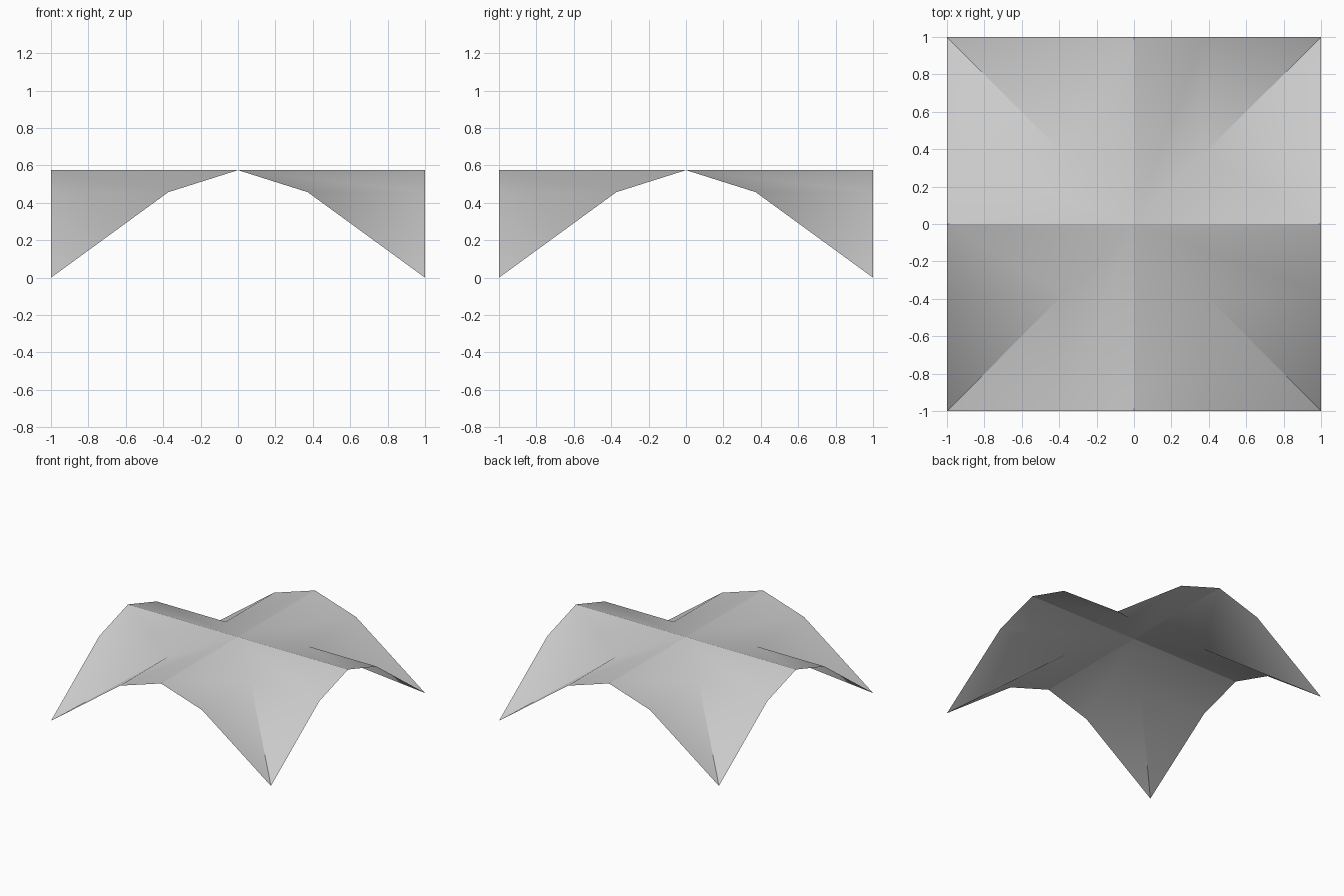
import bpy
import bmesh
from math import radians

cube = bpy.data.objects.get("Cube")
if cube:
    bpy.data.objects.remove(cube, do_unlink=True)

HEIGHT, FOLD, FOLD_Z = 0.575, 0.373, 0.457

# One flat grey for the whole canopy
grey = bpy.data.materials.new("light_grey")
grey.use_nodes = True
colour = (0.6, 0.6, 0.6, 1)
grey.diffuse_color = colour
grey.node_tree.nodes["Principled BSDF"].inputs["Base Color"].default_value = colour

# Groin vault sheet: two crossing folded barrels meeting in diagonal valleys
bm = bmesh.new()
for turn in range(4):
    def vert(x, y, z):
        for _ in range(turn):
            x, y = -y, x
        return bm.verts.new((x, y, z))

    for side in (1, -1):
        centre = vert(0, 0, HEIGHT)
        crown = vert(0, 1, HEIGHT)
        valley = vert(side * FOLD, FOLD, FOLD_Z)
        rim = vert(side * FOLD, 1, FOLD_Z)
        foot = vert(side, 1, 0)
        for loop in ([centre, valley, rim, crown], [valley, foot, rim]):
            bm.faces.new(loop if side > 0 else loop[::-1])

bmesh.ops.remove_doubles(bm, verts=bm.verts, dist=0.001)
mesh = bpy.data.meshes.new("vault_canopy")
bm.to_mesh(mesh)
bm.free()
mesh.materials.append(grey)
canopy = bpy.data.objects.new("vault_canopy", mesh)
bpy.context.collection.objects.link(canopy)

# Smooth folds, sharp ridges and outer valleys
bpy.ops.object.select_all(action='DESELECT')
canopy.select_set(True)
bpy.context.view_layer.objects.active = canopy
bpy.ops.object.shade_smooth_by_angle(angle=radians(30))
